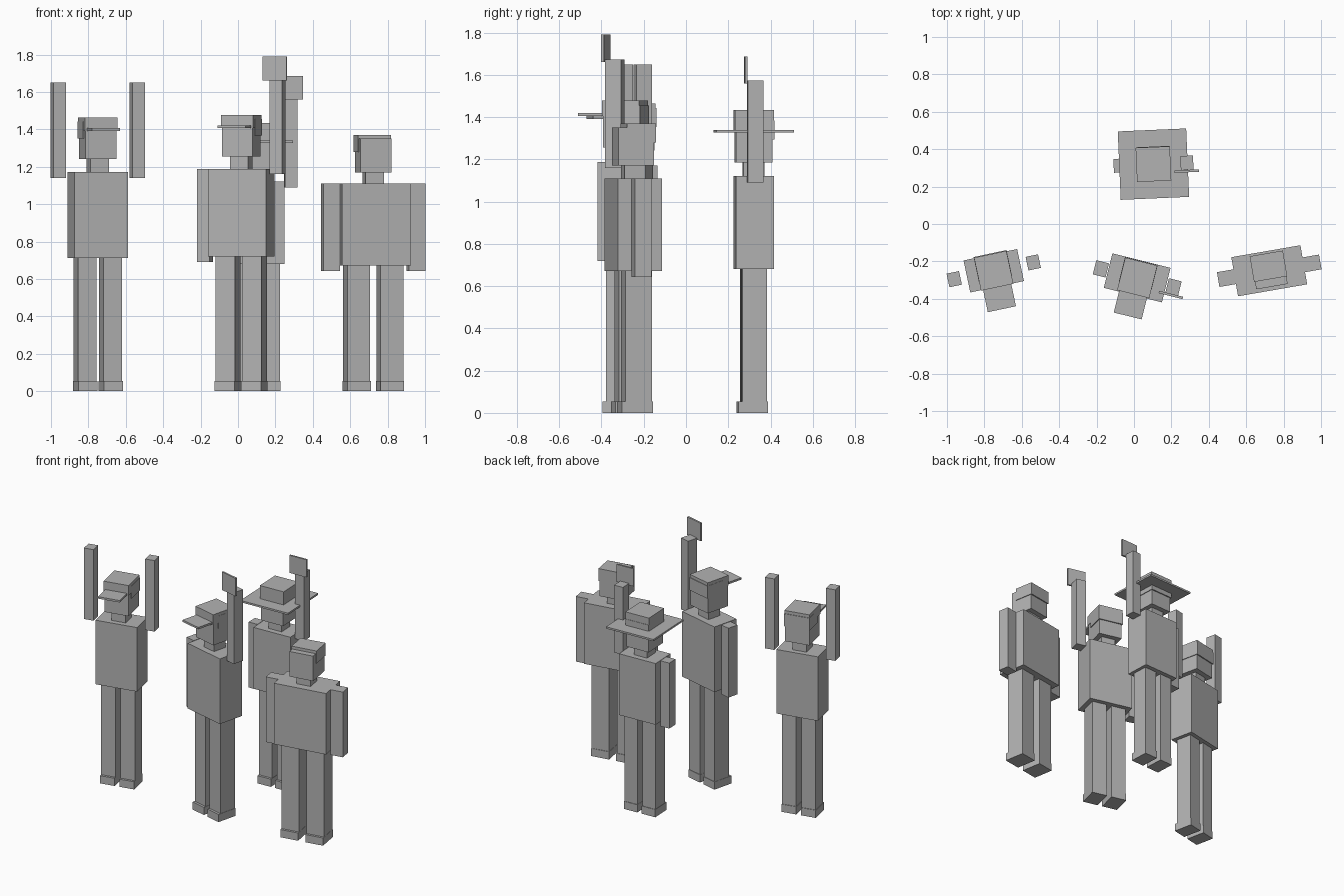
import bpy
import math
from mathutils import Matrix

if "Cube" in bpy.data.objects:
    bpy.data.objects.remove(bpy.data.objects["Cube"])

grey = bpy.data.materials.new("mid_grey")
grey.diffuse_color = (0.45, 0.45, 0.45, 1)
grey.use_nodes = True
grey.node_tree.nodes["Principled BSDF"].inputs["Base Color"].default_value = grey.diffuse_color


def person(tag, x, y, turn, torso, leg, arm, z, arms, hat, board=None):
    """z = (hip, shoulder, head bottom); arms = {side: (bottom, split or None, top)}."""
    place = Matrix.Translation((x, y, 0)) @ Matrix.Rotation(math.radians(turn), 4, 'Z')

    def box(name, x0, x1, y0, y1, z0, z1):
        corners = [(a, b, c) for c in (z0, z1)
                   for a, b in ((x0, y0), (x1, y0), (x1, y1), (x0, y1))]
        faces = [(3, 2, 1, 0), (4, 5, 6, 7), (0, 1, 5, 4),
                 (1, 2, 6, 5), (2, 3, 7, 6), (3, 0, 4, 7)]
        mesh = bpy.data.meshes.new(name)
        mesh.from_pydata(corners, [], faces)
        mesh.materials.append(grey)
        ob = bpy.data.objects.new(tag + "_" + name, mesh)
        ob.matrix_world = place
        bpy.context.collection.objects.link(ob)

    def block(name, cx, w, d, z0, z1, cy=0.0):
        box(name, cx - w / 2, cx + w / 2, cy - d / 2, cy + d / 2, z0, z1)

    hip, shoulder, chin = z
    tw, td = torso
    lw, ld, spread = leg
    aw, ad, reach = arm

    # body
    block("torso", 0, tw, td, hip, shoulder)
    block("neck", 0, 0.10, 0.10, shoulder, chin)

    # legs and feet
    for side, s in (("left", -1), ("right", 1)):
        block(side + "_leg", s * spread, lw, ld, 0.055, hip)
        box(side + "_foot", s * spread - lw / 2 - 0.002, s * spread + lw / 2 + 0.002,
            -ld / 2 - 0.017, ld / 2 + 0.004, 0, 0.055)

    # arms, raised ones in two segments
    for s, (z0, split, z1) in arms.items():
        side = "left" if s < 0 else "right"
        if split:
            block(side + "_upper_arm", s * reach, aw, ad, z0, split)
            block(side + "_forearm", s * reach, aw, ad, split, z1)
        else:
            block(side + "_arm", s * reach, aw, ad, z0, z1)

    # head and hair
    block("head", 0, 0.17, 0.172, chin, chin + 0.18)
    box("hair", -0.09, 0.09, -0.045, 0.094, chin + 0.11, chin + 0.2)

    # headwear
    if hat == "cap":
        block("cap", 0, 0.177, 0.18, chin + 0.15, chin + 0.222)
        box("cap_visor", -0.077, 0.077, -0.21, -0.085, chin + 0.15, chin + 0.164)
    elif hat == "brim":
        block("hat_brim", 0, 0.366, 0.366, chin + 0.143, chin + 0.156)
        block("hat_crown", 0, 0.183, 0.183, chin + 0.156, chin + 0.25)

    # hand-held board in front of the raised right hand
    if board:
        block("hand_board", reach - 0.003, 0.132, 0.013, board[0], board[1], cy=-0.045)


person("left_figure", -0.75, -0.25, 12, (0.293, 0.175), (0.10, 0.118, 0.069),
       (0.068, 0.074, 0.216), (0.712, 1.172, 1.242),
       {-1: (1.14, 1.36, 1.65), 1: (1.14, 1.36, 1.65)}, "cap")

person("middle_figure", 0.017, -0.288, -14, (0.32, 0.19), (0.107, 0.125, 0.073),
       (0.07, 0.078, 0.2), (0.72, 1.188, 1.256),
       {-1: (0.69, None, 1.188), 1: (1.16, 1.40, 1.672)}, "cap", (1.66, 1.79))

person("back_figure", 0.104, 0.32, 2.5, (0.284, 0.18), (0.10, 0.118, 0.069),
       (0.068, 0.074, 0.179), (0.68, 1.12, 1.184),
       {-1: (0.65, None, 1.12), 1: (1.09, 1.32, 1.574)}, "brim", (1.56, 1.686))

person("right_figure", 0.723, -0.25, 9.8, (0.375, 0.212), (0.124, 0.128, 0.09),
       (0.09, 0.08, 0.232), (0.672, 1.11, 1.17),
       {-1: (0.642, None, 1.11), 1: (0.642, None, 1.11)}, "none")
